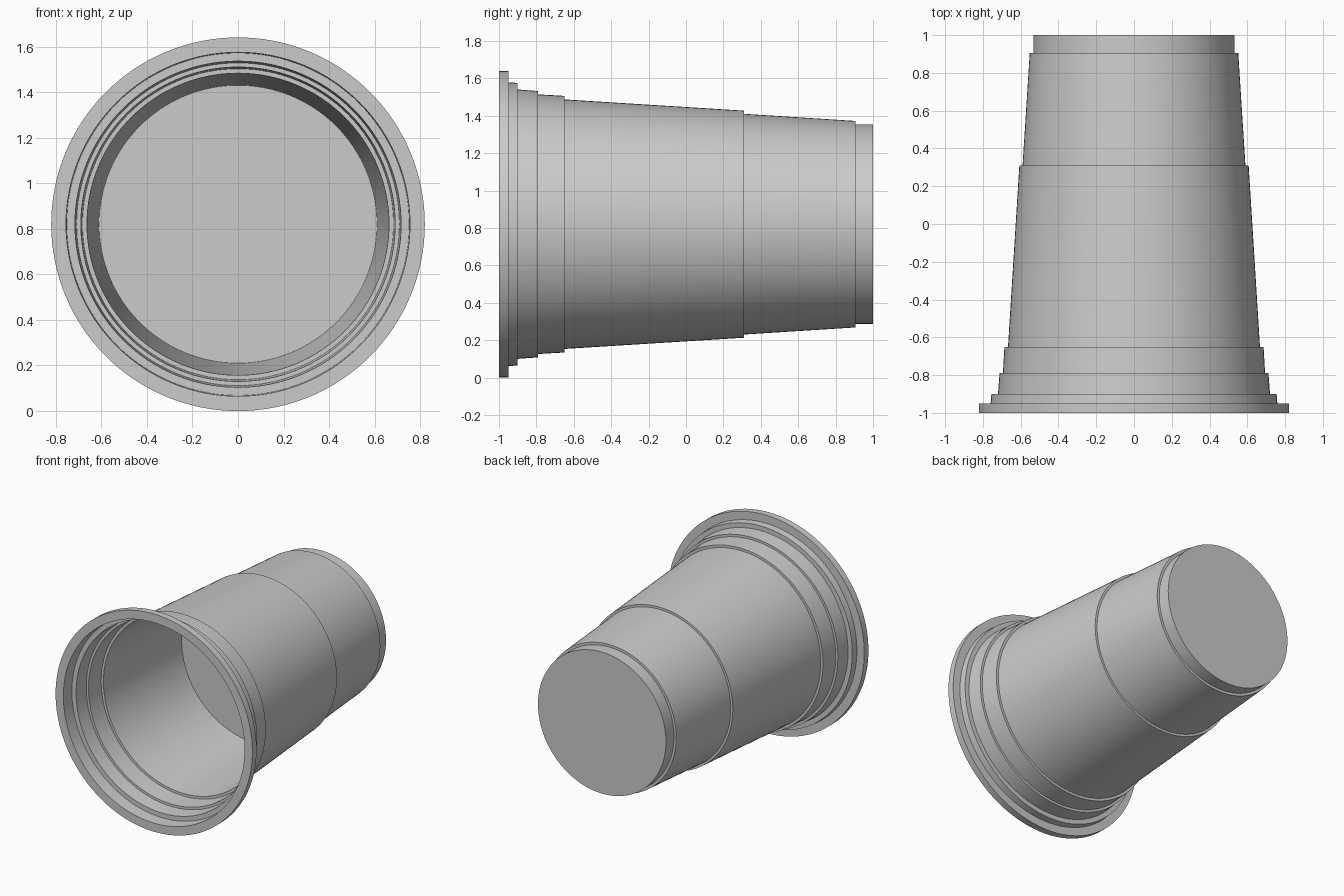
import bpy, bmesh, math
from mathutils import Vector, Matrix

cube = bpy.data.objects.get("Cube")
if cube:
    bpy.data.objects.remove(cube, do_unlink=True)

SIDES = 128
RIM = 0.82      # rim radius, also the height of the axis
WALL = 0.004    # wall thickness

grey = bpy.data.materials.new("plain grey")
grey.use_nodes = True
colour = (0.6, 0.6, 0.6, 1)
grey.diffuse_color = colour
grey.node_tree.nodes["Principled BSDF"].inputs["Base Color"].default_value = colour

# Tapered wall sections: start y, end y, start radius, end radius
sections = [
    (-0.95, -0.90, 0.759, 0.755),
    (-0.90, -0.79, 0.720, 0.712),
    (-0.79, -0.65, 0.694, 0.686),
    (-0.65, 0.31, 0.667, 0.607),
    (0.31, 0.905, 0.590, 0.552),
    (0.905, 1.0, 0.533, 0.533),
]
FLOOR = 0.20

# Outside: rim lip, stepped wall, closed base
outer = [(-1, RIM), (-0.95, RIM)]
for y0, y1, r0, r1 in sections:
    outer += [(y0, r0), (y1, r1)]
outer.append((1, 0))

# Inside: the same steps down to a flat floor
inner = []
for y0, y1, r0, r1 in sections[:4]:
    start = -1 if not inner else y0 - WALL
    end = FLOOR if y1 > FLOOR else y1 - WALL
    r_end = r0 + (r1 - r0) * (end - y0) / (y1 - y0)
    inner += [(start, r0 - WALL), (end, r_end - WALL)]
inner.append((FLOOR, 0))

profile = inner[::-1] + outer

# Lathe the profile around the y axis
bm = bmesh.new()
verts = [bm.verts.new((r, y, 0)) for y, r in profile]
edges = [bm.edges.new(pair) for pair in zip(verts, verts[1:])]
bmesh.ops.spin(bm, geom=verts + edges, cent=(0, 0, 0), axis=(0, 1, 0),
               angle=math.tau, steps=SIDES, use_merge=True)
bmesh.ops.remove_doubles(bm, verts=bm.verts, dist=1e-5)
bmesh.ops.recalc_face_normals(bm, faces=bm.faces)
bmesh.ops.transform(bm, matrix=Matrix.Translation(Vector((0, 0, RIM))), verts=bm.verts)

mesh = bpy.data.meshes.new("cup")
bm.to_mesh(mesh)
bm.free()
mesh.materials.append(grey)
cup = bpy.data.objects.new("cup", mesh)
bpy.context.collection.objects.link(cup)

bpy.ops.object.select_all(action="DESELECT")
cup.select_set(True)
bpy.context.view_layer.objects.active = cup
bpy.ops.object.shade_smooth_by_angle(angle=math.radians(30))
